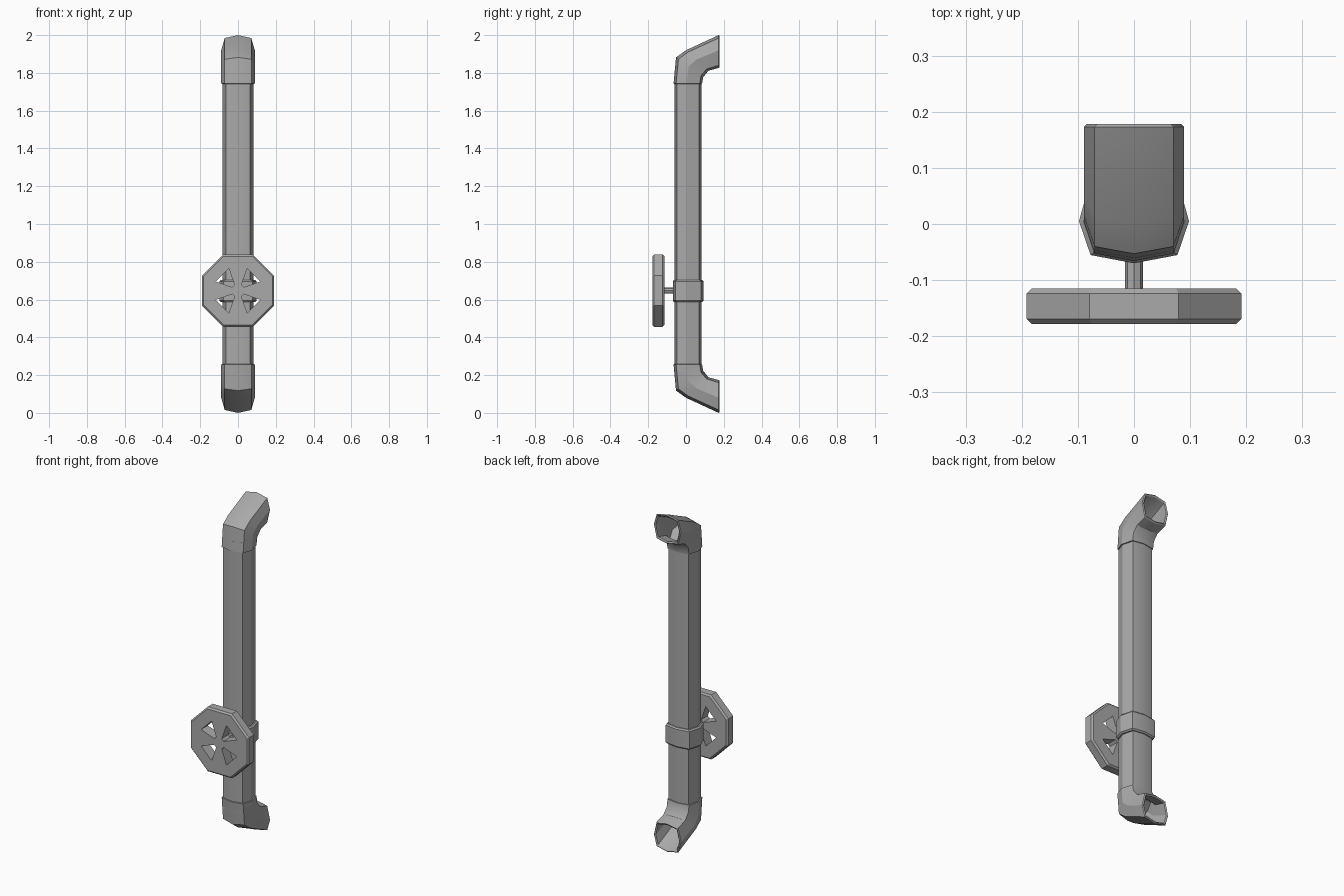
import bpy, bmesh, math

if "Cube" in bpy.data.objects:
    bpy.data.objects.remove(bpy.data.objects["Cube"])

# Eight-sided pipe section: (x factor, fraction from front to back)
HALF = [(0, 0), (.79, .09), (1, .46), (.79, .92), (0, 1)]
PROFILE = HALF + [(-x, t) for x, t in HALF[3:0:-1]]

METAL = bpy.data.materials.new("dark_metal")
METAL.diffuse_color = (.4, .4, .4, 1)
METAL.use_nodes = True
METAL.node_tree.nodes["Principled BSDF"].inputs["Base Color"].default_value = METAL.diffuse_color


def style(ob):
    """Dark grey, with only the shallow edges smoothed."""
    ob.data.materials.append(METAL)
    bpy.ops.object.select_all(action='DESELECT')
    ob.select_set(True)
    bpy.context.view_layer.objects.active = ob
    bpy.ops.object.shade_smooth_by_angle(angle=math.radians(30))


def finish(name, bm):
    bmesh.ops.recalc_face_normals(bm, faces=bm.faces[:])
    me = bpy.data.meshes.new(name)
    bm.to_mesh(me)
    bm.free()
    ob = bpy.data.objects.new(name, me)
    bpy.context.collection.objects.link(ob)
    style(ob)
    return ob


def loft(name, sections):
    """Skin sections given as (front y, front z, back y, back z, half width)."""
    bm = bmesh.new()
    rings = []
    for fy, fz, by, bz, w in sections:
        rings.append([bm.verts.new((w * x, fy + (by - fy) * t, fz + (bz - fz) * t))
                      for x, t in PROFILE])
    n = len(PROFILE)
    for a, b in zip(rings, rings[1:]):
        for i in range(n):
            j = (i + 1) % n
            bm.faces.new((a[i], a[j], b[j], b[i]))
    bm.faces.new(rings[0])
    bm.faces.new(rings[-1])
    return finish(name, bm)


def level(z, f, b, w):
    return (f, z, b, z, w)


# Straight pipe
loft("pipe", [level(.2, -.061, .081, .082), level(1.8, -.061, .081, .082)])

# Valve collar with chamfered ends
loft("collar", [level(.587, -.064, .086, .09), level(.595, -.07, .093, .098),
                level(.696, -.07, .093, .098), level(.704, -.064, .086, .09)])

# Hollow elbows turning to the back, the lower one mirrored
ELBOW = [level(1.742, -.06, .08, .081),
         level(1.743, -.066, .085, .089),
         (-.053, 1.882, .091, 1.777, .089),
         (.0, 1.92, .119, 1.812, .089),
         (.173, 2.0, .173, 1.826, .089),
         (.178, 1.995, .178, 1.832, .084),
         (.173, 1.987, .173, 1.84, .077),
         (.02, 1.915, .11, 1.825, .077),
         (-.03, 1.86, .075, 1.79, .077)]
loft("upper_elbow", ELBOW)
loft("lower_elbow", [(fy, 2 - fz, by, 2 - bz, w) for fy, fz, by, bz, w in ELBOW])

# Stem between collar and wheel
bpy.ops.mesh.primitive_cylinder_add(vertices=8, radius=.016, depth=.08,
                                    location=(0, -.09, .647),
                                    rotation=(math.pi / 2, 0, 0))
bpy.context.object.name = "wheel_stem"
style(bpy.context.object)

# Hand wheel: octagonal rim, four spokes, hub
bm = bmesh.new()


def octagon(r, pinch=0):
    """Pinch turns corner pairs together, narrowing the holes."""
    angles = [math.radians(22.5 + 45 * i + (-pinch if i % 2 else pinch)) for i in range(8)]
    return [bm.verts.new((r * math.cos(a), -.178, .647 + r * math.sin(a))) for a in angles]


outer, mid, hub = octagon(.207), octagon(.127), octagon(.036, 8)
bm.faces.new(hub)
for i in range(8):
    j = (i + 1) % 8
    bm.faces.new((outer[i], outer[j], mid[j], mid[i]))
    if i % 2:
        bm.faces.new((mid[i], mid[j], hub[j], hub[i]))
front = bm.faces[:]
ext = bmesh.ops.extrude_face_region(bm, geom=front, use_keep_orig=True)
bmesh.ops.translate(bm, vec=(0, .063, 0),
                    verts=[g for g in ext["geom"] if isinstance(g, bmesh.types.BMVert)])
# Chamfer only the two outer rim loops
rim = [e for e in bm.edges
       if all(math.hypot(v.co.x, v.co.z - .647) > .2 for v in e.verts)
       and abs(e.verts[0].co.y - e.verts[1].co.y) < .01]
bmesh.ops.recalc_face_normals(bm, faces=bm.faces[:])
bmesh.ops.bevel(bm, geom=rim, offset=.009, segments=1, affect='EDGES')
finish("hand_wheel", bm)
